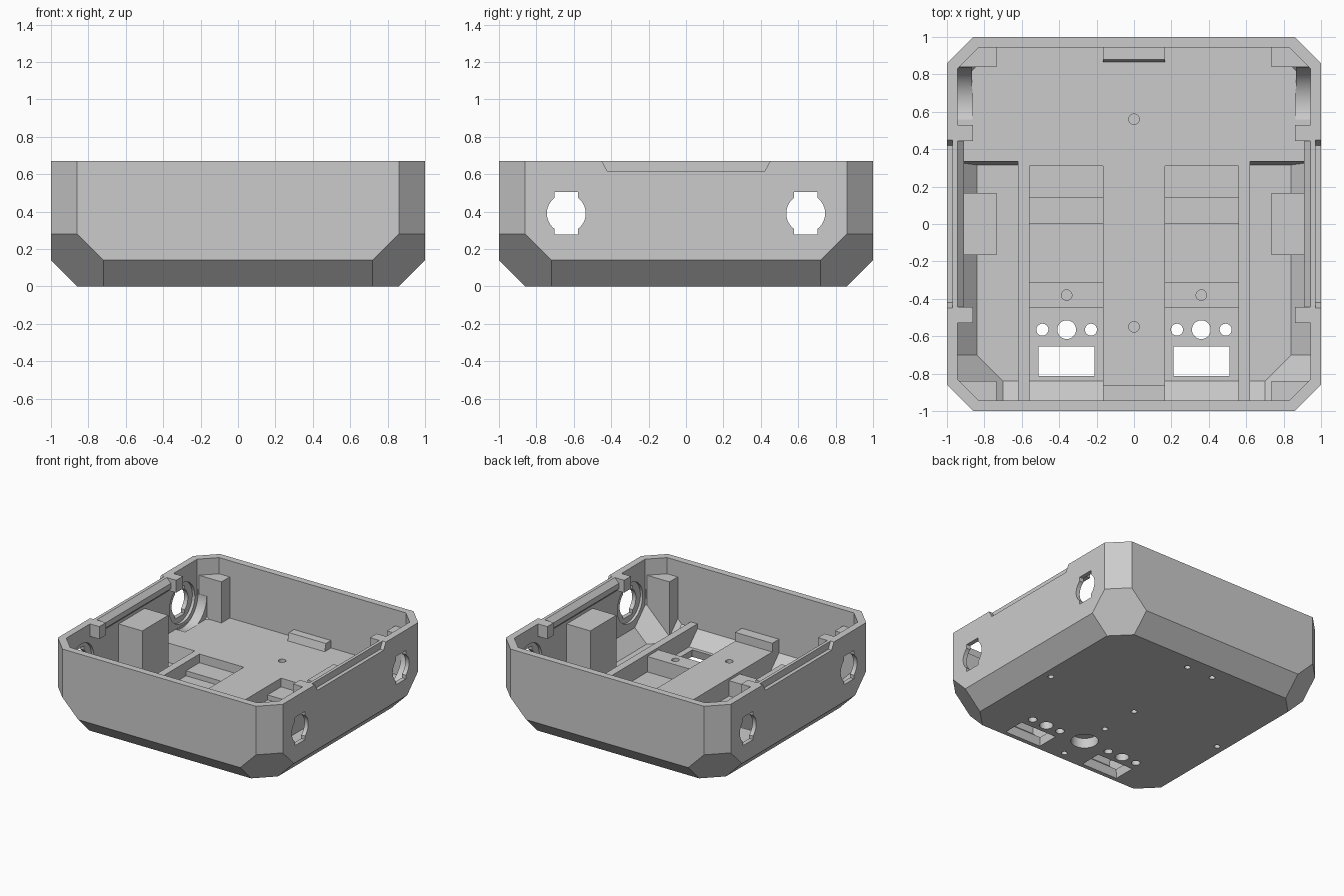
import bpy, bmesh, math
from mathutils import Matrix

if "Cube" in bpy.data.objects:
    bpy.data.objects.remove(bpy.data.objects["Cube"])

SIGNS = (-1, 1)


def finish(name, bm):
    bmesh.ops.recalc_face_normals(bm, faces=bm.faces[:])
    me = bpy.data.meshes.new(name)
    bm.to_mesh(me)
    bm.free()
    ob = bpy.data.objects.new(name, me)
    bpy.context.collection.objects.link(ob)
    return ob


def hull(name, pts):
    bm = bmesh.new()
    for p in pts:
        bm.verts.new(p)
    bmesh.ops.convex_hull(bm, input=bm.verts[:])
    bmesh.ops.dissolve_limit(bm, angle_limit=0.01, verts=bm.verts[:], edges=bm.edges[:])
    return finish(name, bm)


def box(x0, x1, y0, y1, z0, z1):
    return hull("box", [(x, y, z) for x in (x0, x1) for y in (y0, y1) for z in (z0, z1)])


def prism(profile, a, b, axis="x"):
    """Extrude a (u, z) profile along x or y from a to b."""
    place = (lambda u, z, t: (t, u, z)) if axis == "x" else (lambda u, z, t: (u, t, z))
    bm = bmesh.new()
    face = bm.faces.new([bm.verts.new(place(u, z, a)) for u, z in profile])
    ext = bmesh.ops.extrude_face_region(bm, geom=[face])["geom"]
    shift = [p - q for p, q in zip(place(0, 0, b), place(0, 0, a))]
    bmesh.ops.translate(bm, vec=shift, verts=[v for v in ext if isinstance(v, bmesh.types.BMVert)])
    return finish("prism", bm)


def cyl(r, loc, length, axis="z", segs=40):
    bm = bmesh.new()
    rot = Matrix.Rotation(math.pi / 2, 4, "Y") if axis == "x" else Matrix()
    bmesh.ops.create_cone(bm, cap_ends=True, segments=segs, radius1=r, radius2=r,
                          depth=length, matrix=Matrix.Translation(loc) @ rot)
    return finish("cyl", bm)


def boolean(target, other, op="DIFFERENCE"):
    mod = target.modifiers.new("bool", "BOOLEAN")
    mod.operation, mod.solver, mod.object = op, "EXACT", other
    other.hide_render = True
    bpy.context.view_layer.objects.active = target
    bpy.ops.object.modifier_apply(modifier=mod.name)
    bpy.data.objects.remove(other)


def chamfered_tub(name, w, c, zc, k, ze, f, zb, top):
    """Square tub with cut vertical corners, sloped bottom edge and corner facets."""
    quarter = [(w - c, w, top), (w - c, w, zc), (k, w, ze), (k, f, zb)]
    quarter += [(y, x, z) for x, y, z in quarter]
    return hull(name, [(sx * x, sy * y, z) for x, y, z in quarter for sx in SIGNS for sy in SIGNS])


shell = chamfered_tub("enclosure_tray", 1, .14, .28, .72, .14, .86, 0, .67)
inner = chamfered_tub("inner_space", .945, .115, .30, .70, .17, .84, .065, 1.0)

# Interior void: space above the raised floor plus the sunken pockets
void = box(-1.2, 1.2, -1.2, 1.2, .21, 1.2)
side_pocket = [(-1.1, .02), (.31, .02), (.335, .21), (.335, .3), (-1.1, .3)]
middle_pocket = [(-1.1, .02), (-.45, .02), (-.45, .19), (-.31, .19), (-.31, .066), (.0, .066),
                 (.0, .10), (.14, .10), (.14, .14), (.31, .14), (.31, .3), (-1.1, .3)]
for s in SIGNS:
    boolean(void, prism(side_pocket, s * .62, s * 1.1), "UNION")
    boolean(void, prism(middle_pocket, s * .165, s * .56), "UNION")
boolean(void, inner, "INTERSECT")

# Solid features kept inside the void
rail = [(.98, .705), (.908, .633), (.908, .59), (.98, .52)]
for s in SIGNS:
    boolean(void, box(s * .735, s * 1.1, -.165, .165, -.1, .53))         # side pillars
    boolean(void, box(s * .865, s * 1.1, .70, .86, -.1, .39))            # socket bed
    boolean(void, prism([(s * x, z) for x, z in rail], -.48, .48, "y"))  # lid rails
    for t in SIGNS:
        boolean(void, box(s * .735, s * 1.1, t * .84, t * 1.1, -.1, .54))  # corner posts
        boolean(void, box(s * .862, s * 1.1, t * .445, t * .53, .57, 1.3))  # rail stops
boolean(void, prism([(.865, .1), (.865, .21), (.88, .27), (1.1, .27), (1.1, .1)], -.165, .165))
boolean(void, box(-.1649, .1649, -1.1, -.86, .1, .28))
boolean(shell, void)

# Side wall openings and lid notches
notch = [(-.45, .72), (-.45, .67), (-.42, .615), (.42, .615), (.45, .67), (.45, .72)]
for s in SIGNS:
    boolean(shell, prism(notch, s * .97, s * 1.1))
    for y in (-.64, .64):
        boolean(shell, cyl(.198, (s * .903, y, .39), .08, "x", 64))
        boolean(shell, cyl(.16, (s * .933, y, .39), .066, "x", 48))
        boolean(shell, cyl(.104, (s * 1.0, y, .39), .2, "x"))
        boolean(shell, box(s * .9, s * 1.1, y - .063, y + .063, .278, .505))

# Sensor windows with flared underside, and round sensor holes
for s in SIGNS:
    boolean(shell, hull("window", [(s * x, y, .12) for x in (.22, .50) for y in (-.80, -.66)]
                        + [(s * x, y, -.02) for x in (.20, .53) for y in (-.83, -.645)]))
    for x, r in ((.23, .032), (.36, .05), (.49, .032)):
        boolean(shell, cyl(r, (s * x, -.565, .03), .16))
    boolean(shell, cyl(.028, (s * .36, -.38, .18), .12))

# Blind screw holes in the floor and underside, plus the caster bore
for y in (-.55, .56):
    boolean(shell, cyl(.028, (0, y, .2), .14))
for x, y in ((.117, .745), (-.117, .745), (.79, 0), (-.79, 0), (0, 0), (0, -.33), (0, -.79)):
    boolean(shell, cyl(.022, (x, y, 0), .1, segs=20))
boolean(shell, cyl(.1, (0, -.56, 0), .16))

shell.select_set(True)
bpy.context.view_layer.objects.active = shell
bpy.ops.object.shade_smooth_by_angle(angle=math.radians(20))
